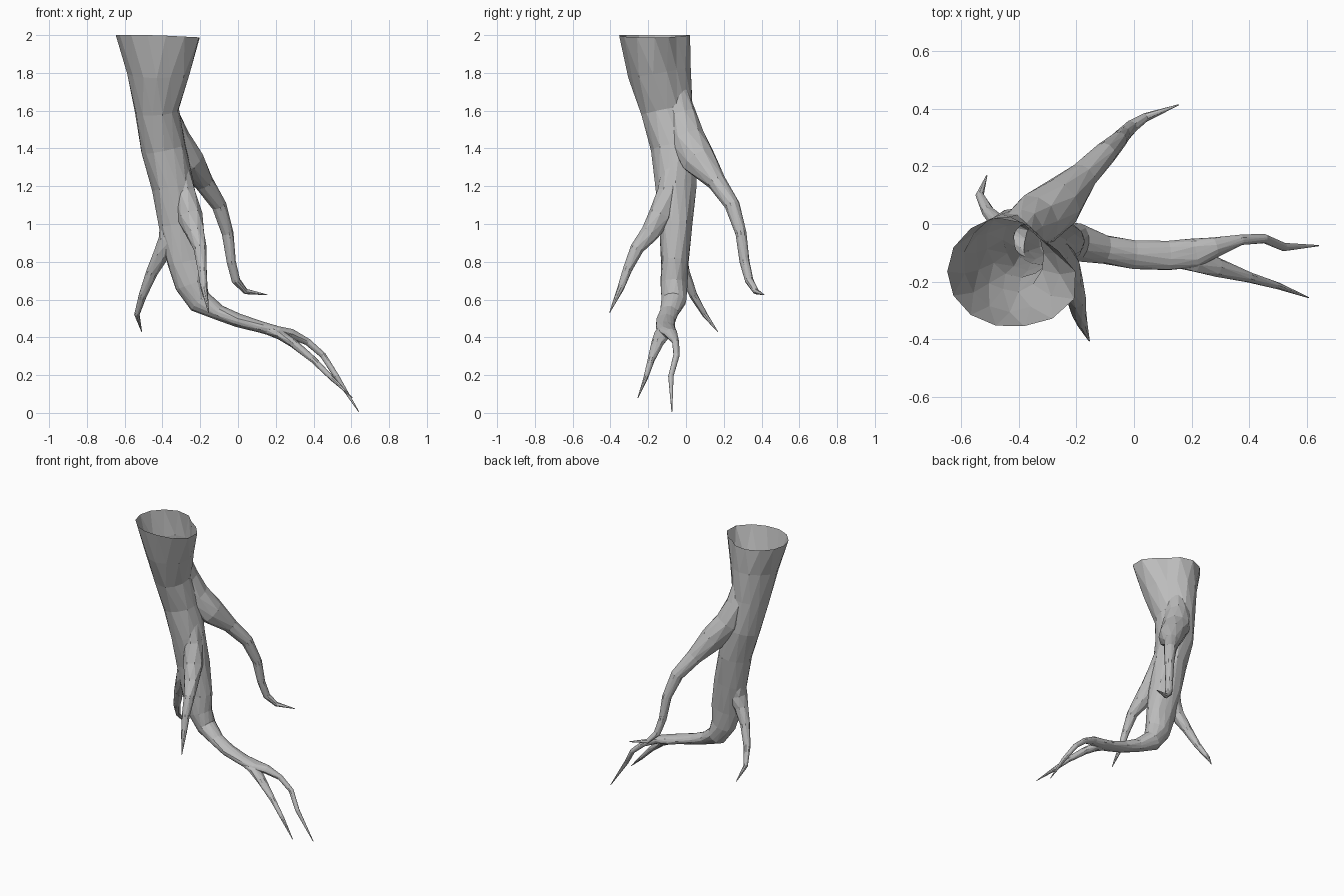
import bpy, bmesh, math, random
from mathutils import Vector

random.seed(4)
if "Cube" in bpy.data.objects:
    bpy.data.objects.remove(bpy.data.objects["Cube"], do_unlink=True)

grey = (0.5, 0.5, 0.5, 1)
bark = bpy.data.materials.new("grey_bark")
bark.use_nodes = True
bark.diffuse_color = grey
bark.node_tree.nodes["Principled BSDF"].inputs["Base Color"].default_value = grey


def tube(name, path, sides, first=None, rough=0.05):
    """Closed faceted tube; each path point is x, y, z, in-plane radius and, if it differs, y radius."""
    bm = bmesh.new()
    points = [Vector(point[:3]) for point in path]
    rings = []
    for i, point in enumerate(path):
        tangent = points[min(i + 1, len(points) - 1)] - points[max(i - 1, 0)]
        if i == 0 and first:
            tangent = Vector(first)
        tangent.normalize()
        across = Vector((0, 1, 0)).cross(tangent).normalized()
        along = tangent.cross(across)
        ring = []
        for k in range(sides):
            angle = math.tau * (k + 0.5 * (i % 2)) / sides
            swell = 1.01 + (random.uniform(-rough, rough) if i else 0)
            offset = across * point[3] * math.cos(angle) + along * point[-1] * math.sin(angle)
            ring.append(bm.verts.new(points[i] + swell * offset))
        rings.append(ring)
    for i, (low, high) in enumerate(zip(rings, rings[1:])):
        for k in range(sides):
            n = (k + 1) % sides
            if i % 2 == 0:
                bm.faces.new((low[k], low[n], high[k]))
                bm.faces.new((low[n], high[n], high[k]))
            else:
                bm.faces.new((low[k], high[n], high[k]))
                bm.faces.new((low[k], low[n], high[n]))
    bm.faces.new(rings[0])
    bm.faces.new(rings[-1])
    bmesh.ops.recalc_face_normals(bm, faces=bm.faces)
    mesh = bpy.data.meshes.new(name)
    bm.to_mesh(mesh)
    bm.free()
    mesh.materials.append(bark)
    obj = bpy.data.objects.new(name, mesh)
    bpy.context.collection.objects.link(obj)
    return obj


# Trunk, bending into the long root and its upper fork
tip = .002
root = tube("root", [
    (-.43, -.165, 2, .215, .19), (-.43, -.135, 1.8, .165, .17), (-.43, -.1, 1.6, .118, .135),
    (-.395, -.06, 1.4, .12), (-.345, -.055, 1.2, .11), (-.31, -.055, 1, .11, .09),
    (-.275, -.06, .8, .1, .075), (-.25, -.065, .68, .085, .07), (-.2, -.065, .59, .065),
    (-.1, -.09, .53, .04, .05), (0, -.105, .49, .035, .05), (.12, -.11, .455, .03, .05),
    (.21, -.1, .43, .03, .05), (.28, -.08, .42, .025, .035), (.37, -.055, .375, .018),
    (.45, -.05, .305, .016), (.52, -.08, .195, .014), (.64, -.075, .005, tip)],
    14, first=(0, 0, -1))

# Flattened, cornered mouth at the top of the trunk
mouth = Vector((-.43, -.165, 2))


def lobe(angle, degrees):
    return max(0, math.cos(angle - math.radians(degrees))) ** 6


for v in root.data.vertices:
    if v.co.z > 1.55:
        dx, dy = v.co.x - mouth.x, v.co.y - mouth.y
        angle = math.atan2(dy, dx)
        weight = (v.co.z - 1.55) / .45
        stretch = 1 + weight * (.14 * lobe(angle, -25) - .24 * lobe(angle, 45))
        v.co.x, v.co.y = mouth.x + dx * stretch, mouth.y + dy * stretch
        if v.co.z > 1.99:
            v.co.z -= max(0, dx) * .06

# Side roots, each emerging gradually from inside the trunk
branches = [
    tube("lower_fork", [
        (.14, -.115, .445, .024, .035), (.22, -.125, .415, .027, .044), (.29, -.15, .37, .023, .033),
        (.4, -.185, .28, .018), (.5, -.215, .18, .012), (.605, -.255, .08, tip)], 8),
    tube("back_root", [
        (-.4, -.08, 1.75, .05, .07), (-.385, -.035, 1.58, .075, .09), (-.34, .01, 1.45, .085, .095),
        (-.26, .07, 1.335, .08, .09), (-.18, .165, 1.22, .05), (-.1, .245, 1.1, .04),
        (-.055, .29, .95, .03), (-.035, .31, .8, .025), (-.01, .335, .7, .023),
        (.04, .37, .643, .015), (.155, .413, .625, tip)], 10),
    tube("right_root", [
        (-.325, -.055, 1.18, .07), (-.35, -.055, 1, .065), (-.365, -.055, .91, .06),
        (-.405, -.04, .84, .045), (-.455, -.01, .745, .03), (-.505, .04, .62, .022),
        (-.535, .1, .52, .014), (-.51, .168, .43, tip)], 8),
    tube("front_root", [
        (-.32, -.07, 1.34, .05), (-.285, -.095, 1.17, .06), (-.255, -.135, 1.04, .065),
        (-.225, -.195, .95, .05), (-.2, -.26, .87, .035), (-.19, -.31, .76, .025),
        (-.18, -.345, .66, .018), (-.155, -.405, .53, tip)], 8),
]

# Fuse the side roots into the trunk
bpy.context.view_layer.objects.active = root
root.select_set(True)
for part in branches:
    modifier = root.modifiers.new("join", "BOOLEAN")
    modifier.operation, modifier.solver, modifier.object = "UNION", "EXACT", part
    bpy.ops.object.modifier_apply(modifier=modifier.name)
    bpy.data.objects.remove(part, do_unlink=True)

# Open the hollow top
bm = bmesh.new()
bm.from_mesh(root.data)
cap = [face for face in bm.faces if all(v.co.z > 1.95 for v in face.verts)]
bmesh.ops.delete(bm, geom=cap, context="FACES")
bm.to_mesh(root.data)
bm.free()
